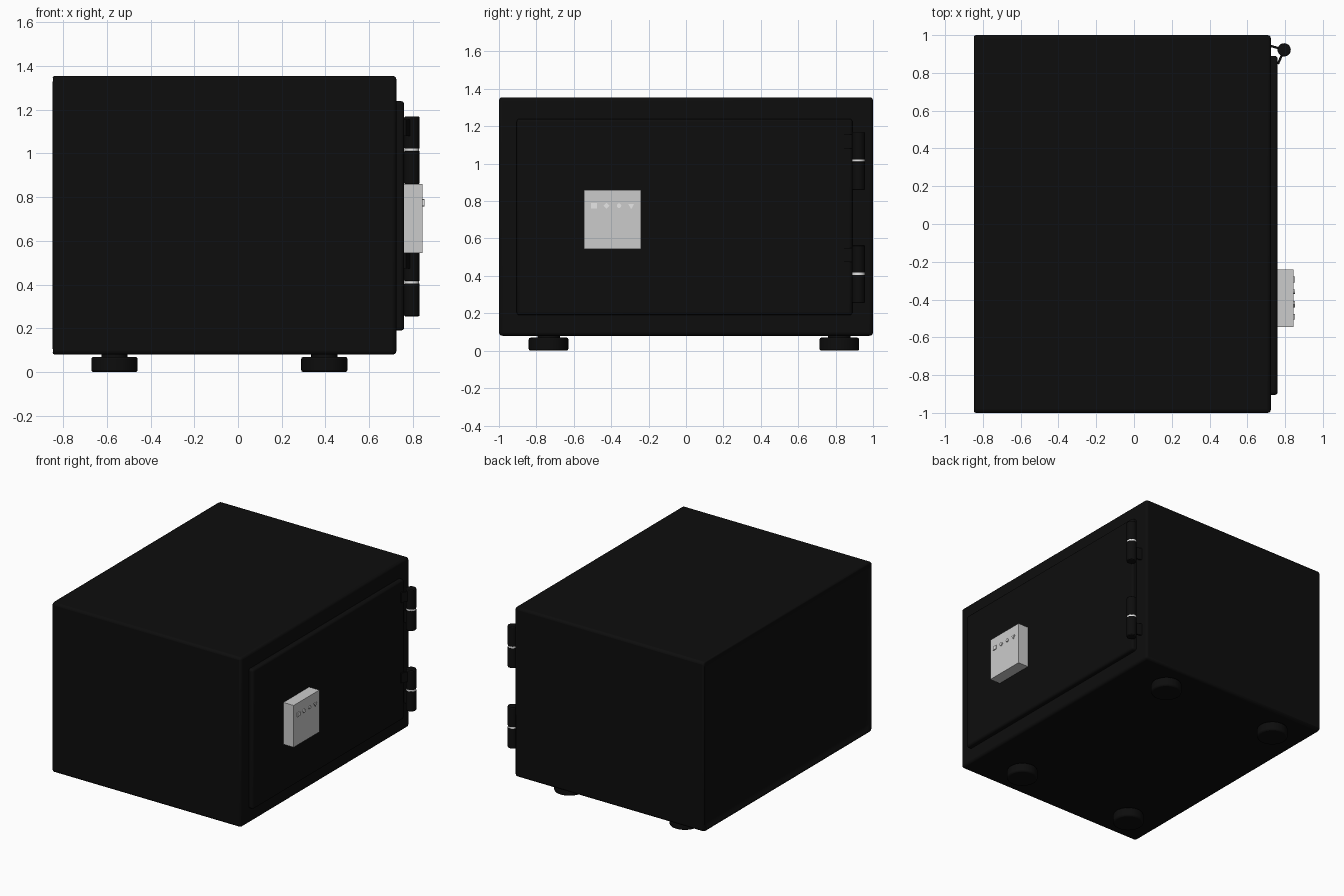
import bpy, bmesh, math
from mathutils import Vector

cube = bpy.data.objects.get("Cube")
if cube:
    bpy.data.objects.remove(cube, do_unlink=True)


def material(name, value):
    m = bpy.data.materials.new(name)
    m.use_nodes = True
    color = (value, value, value, 1)
    m.diffuse_color = color
    m.node_tree.nodes["Principled BSDF"].inputs["Base Color"].default_value = color
    return m


BLACK = material("black paint", 0.004)
GREY = material("keypad grey", 0.6)
SILVER = material("silver", 0.8)


def finish(name, bm, mat, bevel=0.0, segments=3):
    mesh = bpy.data.meshes.new(name)
    bmesh.ops.recalc_face_normals(bm, faces=bm.faces)
    bm.to_mesh(mesh)
    bm.free()
    mesh.materials.append(mat)
    ob = bpy.data.objects.new(name, mesh)
    bpy.context.collection.objects.link(ob)
    bpy.ops.object.select_all(action='DESELECT')
    ob.select_set(True)
    bpy.context.view_layer.objects.active = ob
    if bevel:
        mod = ob.modifiers.new("Rounded edges", 'BEVEL')
        mod.width, mod.segments = bevel, segments
        mod.limit_method = 'ANGLE'
        bpy.ops.object.shade_smooth_by_angle(angle=math.radians(35))
    return ob


def box_mesh(lo, hi):
    bm = bmesh.new()
    bmesh.ops.create_cube(bm, size=1)
    lo, hi = Vector(lo), Vector(hi)
    for v in bm.verts:
        v.co = (lo + hi) / 2 + v.co * (hi - lo)
    return bm


def cylinder(name, x, y, z0, z1, radius, mat, bevel=0.0):
    bm = bmesh.new()
    bmesh.ops.create_cone(bm, cap_ends=True, segments=32, radius1=radius,
                          radius2=radius, depth=z1 - z0)
    bmesh.ops.translate(bm, verts=bm.verts, vec=(x, y, (z0 + z1) / 2))
    ob = finish(name, bm, mat, bevel, 2)
    bpy.ops.object.shade_smooth_by_angle(angle=math.radians(35))
    return ob


def prism(name, points, direction, mat):
    """Extrude a flat outline along a direction."""
    bm = bmesh.new()
    face = bm.faces.new([bm.verts.new(p) for p in points])
    out = bmesh.ops.extrude_face_region(bm, geom=[face])
    moved = [g for g in out["geom"] if isinstance(g, bmesh.types.BMVert)]
    bmesh.ops.translate(bm, verts=moved, vec=direction)
    return finish(name, bm, mat)


# Body, with a shallow recessed panel on the -x side
bm = box_mesh((-0.855, -1, 0.08), (0.725, 1, 1.355))
bm.faces.ensure_lookup_table()
side = min(bm.faces, key=lambda f: f.calc_center_median().x)
bmesh.ops.inset_region(bm, faces=[side], thickness=0.06)
bmesh.ops.translate(bm, verts=side.verts, vec=(0.025, 0, 0))
finish("body", bm, BLACK, 0.018)

# Door
finish("door", box_mesh((0.7, -0.905, 0.19), (0.76, 0.89, 1.24)), BLACK, 0.015)

# Feet
for x in (-0.565, 0.395):
    for y in (-0.735, 0.82):
        cylinder("foot", x, y, 0, 0.07, 0.106, BLACK, 0.01)
        cylinder("foot_stem", x, y, 0.06, 0.09, 0.06, BLACK)

# Hinges: two knuckles, a silver washer and a leaf to door and body
HX, HY = 0.795, 0.922


def leaf(name, end, z0, z1):
    start, end = Vector((HX, HY, z0)), Vector((*end, z0))
    across = (end - start).cross(Vector((0, 0, 1))).normalized() * 0.006
    prism(name, [start - across, end - across, end + across, start + across],
          (0, 0, z1 - z0), BLACK)


for z in (0.255, 0.86):
    cylinder("hinge_lower_knuckle", HX, HY, z, z + 0.153, 0.035, BLACK, 0.005)
    cylinder("hinge_washer", HX, HY, z + 0.15, z + 0.163, 0.034, SILVER)
    cylinder("hinge_upper_knuckle", HX, HY, z + 0.16, z + 0.309, 0.035, BLACK, 0.005)
    leaf("hinge_body_leaf", (0.715, 0.945), z + 0.03, z + 0.12)
    leaf("hinge_door_leaf", (0.762, 0.847), z + 0.22, z + 0.295)

# Keypad box
finish("keypad", box_mesh((0.75, -0.545, 0.545), (0.845, -0.24, 0.86)), GREY)

# Four small shaped buttons: square, diamond, disc, triangle
for name, y, sides, turn, radius in (("square", -0.492, 4, 45, 0.021),
                                     ("diamond", -0.425, 4, 0, 0.017),
                                     ("round", -0.358, 16, 0, 0.012),
                                     ("triangle", -0.293, 3, -90, 0.018)):
    angles = [math.radians(turn + 360 * i / sides) for i in range(sides)]
    outline = [(0.844, y + radius * math.cos(a), 0.775 + radius * math.sin(a))
               for a in angles]
    prism(name + "_button", outline, (0.008, 0, 0), SILVER)
